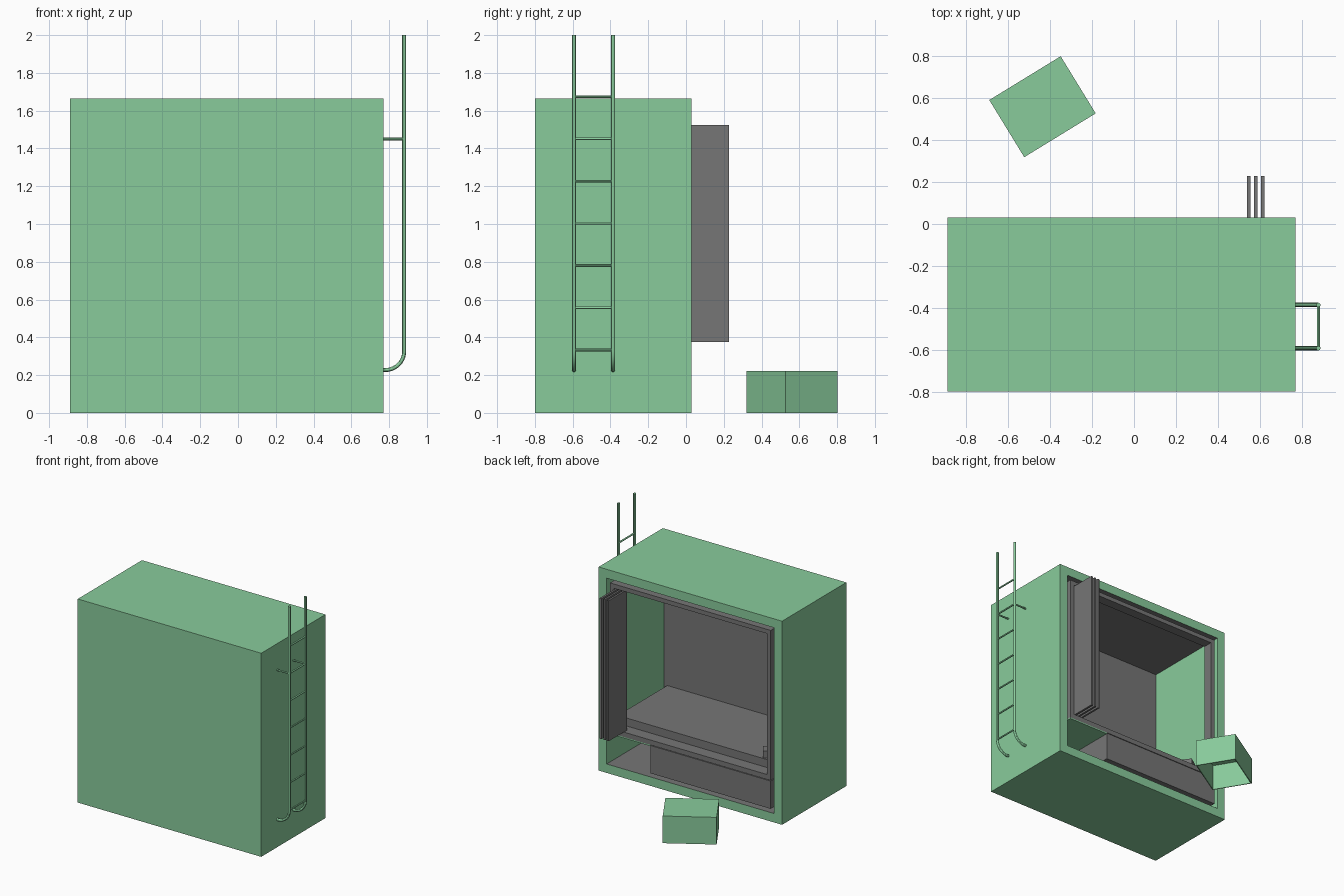
import bpy, bmesh, math
from mathutils import Matrix, Vector

if "Cube" in bpy.data.objects:
    bpy.data.objects.remove(bpy.data.objects["Cube"])


def make_mat(name, col):
    m = bpy.data.materials.new(name)
    m.diffuse_color = col
    m.use_nodes = True
    m.node_tree.nodes["Principled BSDF"].inputs["Base Color"].default_value = m.diffuse_color
    return m


GREEN = make_mat("green_paint", (0.25, 0.6, 0.33, 1))
GREY = make_mat("grey_lining", (0.18, 0.18, 0.18, 1))


def add_mesh(name, bm, *mats):
    me = bpy.data.meshes.new(name)
    bm.to_mesh(me)
    bm.free()
    ob = bpy.data.objects.new(name, me)
    bpy.context.collection.objects.link(ob)
    for m in mats:
        me.materials.append(m)
    return ob


def box_bm(x0, x1, y0, y1, z0, z1):
    bm = bmesh.new()
    mat = Matrix.Translation(((x0 + x1) / 2, (y0 + y1) / 2, (z0 + z1) / 2))
    mat = mat @ Matrix.Diagonal((x1 - x0, y1 - y0, z1 - z0, 1))
    bmesh.ops.create_cube(bm, size=1, matrix=mat)
    return bm


def box(name, dims, mat=GREY):
    return add_mesh(name, box_bm(*dims), mat)


def tube(name, pts, r, mat=GREEN):
    cu = bpy.data.curves.new(name, 'CURVE')
    cu.dimensions = '3D'
    cu.bevel_depth = r
    cu.bevel_resolution = 4
    cu.use_fill_caps = True
    sp = cu.splines.new('POLY')
    sp.points.add(len(pts) - 1)
    for p, co in zip(sp.points, pts):
        p.co = (*co, 1)
    ob = bpy.data.objects.new(name, cu)
    bpy.context.collection.objects.link(ob)
    cu.materials.append(mat)
    bpy.ops.object.select_all(action='DESELECT')
    ob.select_set(True)
    bpy.context.view_layer.objects.active = ob
    bpy.ops.object.convert(target='MESH')
    bpy.ops.object.shade_smooth_by_angle()


# Outer shell: box whose back face is inset and pushed in to form the cabin
bm = box_bm(-0.89, 0.77, -0.80, 0.03, 0, 1.665)
bm.normal_update()
back = max(bm.faces, key=lambda f: f.normal.y)
bmesh.ops.inset_region(bm, faces=[back], thickness=0.103)
res = bmesh.ops.extrude_face_region(bm, geom=[back])
deep = [g for g in res['geom'] if isinstance(g, bmesh.types.BMFace)][0]
for v in deep.verts:
    v.co.y = -0.71
if back.is_valid:
    bmesh.ops.delete(bm, geom=[back], context='FACES_ONLY')
bmesh.ops.recalc_face_normals(bm, faces=bm.faces)
for f in bm.faces:
    c = f.calc_center_median()
    if -0.80 < c.x < 0.68 and -0.75 < c.y < 0.0 and 0.05 < c.z < 1.6:
        f.material_index = 1
add_mesh("cabin_shell", bm, GREEN, GREY)

L, R, B, T = -0.787, 0.667, 0.103, 1.562   # opening limits

# Bed base with a storage niche for the step
box("bed_base", (L, 0.30, -0.71, 0.03, B, 0.33))
box("niche_back", (0.30, R, -0.71, -0.39, B, 0.33))
box("niche_ceiling", (0.30, R, -0.39, 0.03, 0.325, 0.335), GREEN)
box("sill", (L, R, -0.71, 0.03, 0.335, 0.375))
box("mattress", (L, R, -0.71, -0.07, 0.375, 0.44))

# Door frame
box("frame_left", (R - 0.035, R, -0.05, 0.03, 0.375, T))
box("frame_right", (L, L + 0.035, -0.05, 0.03, 0.375, T))
box("frame_top", (L + 0.035, R - 0.035, -0.05, 0.03, T - 0.035, T))

# Folded door leaves
for i, x in enumerate((0.548, 0.581, 0.614)):
    box(f"door_leaf_{i}", (x - 0.008, x + 0.008, -0.01, 0.228, 0.376, 1.525))

# Small block on the bed
ob = box("bed_block", (-0.06, 0.06, -0.04, 0.04, 0, 0.06))
ob.location = (-0.67, -0.14, 0.44)
ob.rotation_euler.z = math.radians(35)

# Loose step, hollow and open underneath
bm = box_bm(-0.2, 0.2, -0.16, 0.16, 0, 0.222)
bm.normal_update()
low = min(bm.faces, key=lambda f: f.normal.z)
bmesh.ops.inset_region(bm, faces=[low], thickness=0.01)
res = bmesh.ops.extrude_face_region(bm, geom=[low])
for g in res['geom']:
    if isinstance(g, bmesh.types.BMVert):
        g.co.z = 0.212
if low.is_valid:
    bmesh.ops.delete(bm, geom=[low], context='FACES_ONLY')
bmesh.ops.recalc_face_normals(bm, faces=bm.faces)
step = add_mesh("step", bm, GREEN)
step.location = (-0.437, 0.56, 0)
step.rotation_euler.z = math.radians(31.5)

# Ladder rails with curved feet, brackets and rungs
for side, y in (("front", -0.593), ("rear", -0.386)):
    path = [(0.768, y, 0.227)]
    for k in range(11):
        a = math.radians(-90 + 9 * k)
        path.append((0.78 + 0.1 * math.cos(a), y, 0.327 + 0.1 * math.sin(a)))
    path.append((0.88, y, 2.0))
    tube(f"ladder_rail_{side}", path, 0.0105)
    tube(f"ladder_bracket_{side}", [(0.768, y, 1.45), (0.88, y, 1.45)], 0.007)
for i in range(7):
    z = 0.333 + i * 0.2235
    tube(f"ladder_rung_{i}", [(0.88, -0.593, z), (0.88, -0.386, z)], 0.007)
